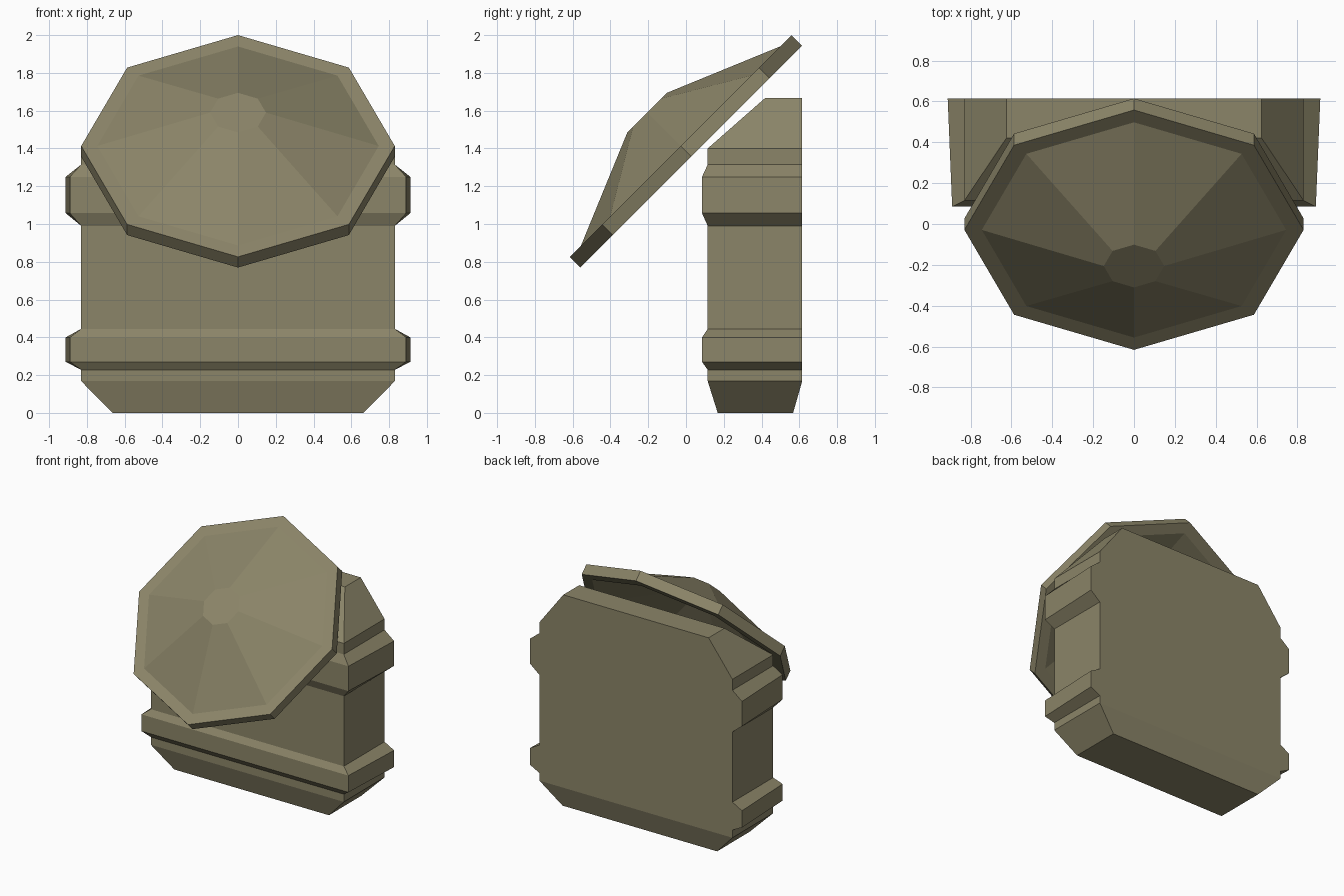
import bpy, bmesh, math

if "Cube" in bpy.data.objects:
    bpy.data.objects.remove(bpy.data.objects["Cube"])

mat = bpy.data.materials.new("olive grey")
mat.diffuse_color = (0.26, 0.235, 0.14, 1)
mat.use_nodes = True
mat.node_tree.nodes["Principled BSDF"].inputs["Base Color"].default_value = mat.diffuse_color


def loft(name, rings):
    """Skin consecutive rings of points and cap both ends."""
    bm = bmesh.new()
    vs = [[bm.verts.new(p) for p in ring] for ring in rings]
    n = len(vs[0])
    for a, b in zip(vs, vs[1:]):
        for i in range(n):
            j = (i + 1) % n
            bm.faces.new((a[i], a[j], b[j], b[i]))
    bm.faces.new(vs[0][::-1])
    bm.faces.new(vs[-1])
    bmesh.ops.recalc_face_normals(bm, faces=bm.faces)
    mesh = bpy.data.meshes.new(name)
    bm.to_mesh(mesh)
    bm.free()
    mesh.materials.append(mat)
    ob = bpy.data.objects.new(name, mesh)
    bpy.context.collection.objects.link(ob)
    return ob


# Body with two raised bands, flat at the back: (z, x front, x back, y front, y back)
BACK = 0.615
plain = (0.83, 0.83, 0.115, BACK)
band = (0.89, 0.912, 0.085, BACK)
levels = [(0, 0.665, 0.665, 0.168, 0.567), (0.168, *plain),
          (0.228, *plain), (0.27, *band), (0.40, *band), (0.445, *plain),
          (0.99, *plain), (1.057, *band), (1.25, *band), (1.315, *plain),
          (1.40, *plain), (1.668, 0.625, 0.625, 0.42, BACK)]
loft("body", [[(-xf, yf, z), (xf, yf, z), (xb, yb, z), (-xb, yb, z)]
              for z, xf, xb, yf, yb in levels])

# Hollow octagonal dish cover: (radius, height) from outer cap round the rim to inner cap
profile = [(0.148, 0.25), (0.745, 0), (0.83, 0), (0.83, -0.08),
           (0.745, -0.08), (0.148, 0.17)]
dish = loft("dish_cover", [[(r * math.cos(k * math.pi / 4), r * math.sin(k * math.pi / 4), h)
                            for k in range(8)] for r, h in profile])
dish.location = (0, -0.029, 1.413)
dish.rotation_euler.x = math.radians(45)
